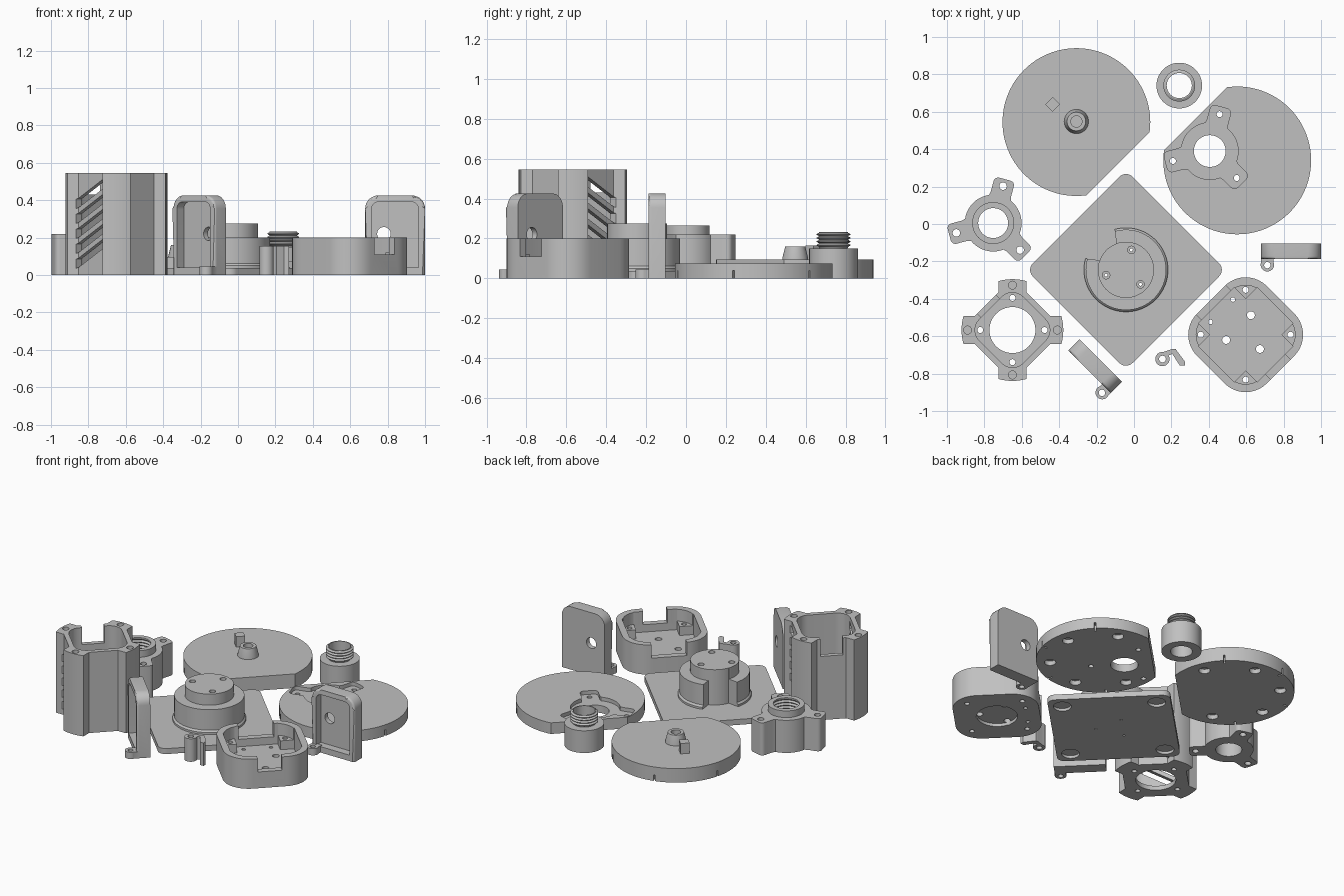
import bpy, bmesh
from math import sin, cos, acos, radians, degrees, pi
from mathutils import Matrix

if "Cube" in bpy.data.objects:
    bpy.data.objects.remove(bpy.data.objects["Cube"])

shade = (0.53, 0.53, 0.53, 1)
grey = bpy.data.materials.new("plain_grey")
grey.use_nodes = True
grey.diffuse_color = shade
grey.node_tree.nodes["Principled BSDF"].inputs["Base Color"].default_value = shade


# ---- helpers ----
def finish(name, bm, matrix):
    bmesh.ops.recalc_face_normals(bm, faces=bm.faces)
    bm.transform(matrix)
    me = bpy.data.meshes.new(name)
    bm.to_mesh(me)
    bm.free()
    me.materials.append(grey)
    ob = bpy.data.objects.new(name, me)
    bpy.context.collection.objects.link(ob)
    return ob


def place(x, y, turn=0, upright=False):
    m = Matrix.Translation((x, y, 0)) @ Matrix.Rotation(radians(turn), 4, 'Z')
    return m @ Matrix.Rotation(pi / 2, 4, 'X') if upright else m


def prism(name, pts, z0, z1, matrix=Matrix(), soften=0):
    bm = bmesh.new()
    low = [bm.verts.new((x, y, z0)) for x, y in pts]
    top = [bm.verts.new((x, y, z1)) for x, y in pts]
    bm.faces.new(low[::-1])
    bm.faces.new(top)
    for i in range(len(pts)):
        j = (i + 1) % len(pts)
        bm.faces.new((low[i], low[j], top[j], top[i]))
    if soften:
        rim = [e for e in bm.edges if all(v in top for v in e.verts)
               and any(v.co.y > 0 for v in e.verts)]
        bmesh.ops.bevel(bm, geom=rim, offset=soften, segments=3, affect='EDGES', profile=0.5)
    return finish(name, bm, matrix)


def lathe(name, profile, x, y, n=64):
    # a profile that starts and ends at radius 0 gives a solid, any other a ring
    bm = bmesh.new()
    rings = [[bm.verts.new((r * cos(2 * pi * i / n), r * sin(2 * pi * i / n), z))
              for r, z in profile] for i in range(n)]
    solid = profile[0][0] == 0
    for i in range(n):
        a, b = rings[i], rings[(i + 1) % n]
        for j in range(len(profile) - solid):
            k = (j + 1) % len(profile)
            bm.faces.new((a[j], b[j], b[k], a[k]))
    bmesh.ops.remove_doubles(bm, verts=bm.verts, dist=0.00001)
    return finish(name, bm, place(x, y))


def arc(r, a0, a1, n, cx=0, cy=0):
    return [(cx + r * cos(radians(a0 + (a1 - a0) * i / n)),
             cy + r * sin(radians(a0 + (a1 - a0) * i / n))) for i in range(n + 1)]


def rect(hx, hy, cx=0, cy=0):
    return [(cx - hx, cy - hy), (cx + hx, cy - hy), (cx + hx, cy + hy), (cx - hx, cy + hy)]


def rounded(a, r):
    c, pts = a - r, []
    for k, (sx, sy) in enumerate(((1, 1), (-1, 1), (-1, -1), (1, -1))):
        pts += arc(r, 90 * k, 90 * k + 90, 10, sx * c, sy * c)
    return pts


def cyl(r, z0, z1, x, y, name="tool"):
    return prism(name, arc(r, 0, 360, 48)[:-1], z0, z1, place(x, y))


def combine(ob, tools, op):
    for t in tools:
        m = ob.modifiers.new("bool", 'BOOLEAN')
        m.operation, m.object, m.solver = op, t, 'EXACT'
        bpy.context.view_layer.objects.active = ob
        bpy.ops.object.modifier_apply(modifier=m.name)
        bpy.data.objects.remove(t)


def cut(ob, *tools):
    combine(ob, tools, 'DIFFERENCE')


def add(ob, *tools):
    combine(ob, tools, 'UNION')


def around(x, y, r, angles):
    return [(x + r * cos(radians(a)), y + r * sin(radians(a))) for a in angles]


EARS = (75, 195, 315)
CORNERS = (0, 90, 180, 270)


def eared(name, x, y, z0, z1):
    body = cyl(0.152, z0, z1, x, y, name)
    lug = [(0.02, -0.09), (0.16, -0.056)] + arc(0.025, -90, 0, 4, 0.218, -0.031)
    lug += [(px, -py) for px, py in reversed(lug)]
    add(body, *[prism("tool", lug, z0, z1, place(x, y, a)) for a in EARS])
    return body


# ---- two round plates with one flat side, side slots and underside sockets ----
def round_plate(name, x, y, h, flat):
    half = degrees(acos(0.315 / 0.395))
    ob = prism(name, arc(0.395, half, 360 - half, 110), 0, h, place(x, y, flat))
    cut(ob, *[prism("tool", rect(0.03, 0.005, 0.39), -0.1, 0.04, place(x, y, flat + a))
              for a in (90, 150, 210, 270)])
    cut(ob, *[cyl(0.035, -0.1, 0.03, *p)
              for p in around(x, y, 0.31, [flat + a for a in (65, 125, 180, 235, 295)])])
    return ob


upper_plate = round_plate("round_plate_with_hub", -0.308, 0.545, 0.095, -45)
add(upper_plate, prism("tool", rect(0.028, 0.028), 0.05, 0.165, place(-0.435, 0.64, 45)),
    lathe("tool", [(0, 0.05), (0.065, 0.05), (0.065, 0.1), (0.05, 0.16), (0, 0.16)], -0.308, 0.548))
cut(upper_plate, cyl(0.03, 0.07, 0.3, -0.308, 0.548))

lower_plate = round_plate("round_plate_with_socket", 0.552, 0.34, 0.075, 135)
cut(lower_plate, eared("tool", 0.405, 0.39, 0.05, 0.2), cyl(0.085, -0.1, 0.2, 0.405, 0.39),
    *[cyl(0.016, -0.1, 0.2, *p) for p in around(0.405, 0.39, 0.204, EARS)])

# ---- threaded plug ----
thread = [(0.07, 0.15)]
for i in range(4):
    z = 0.158 + i * 0.018
    thread += [(0.073, z), (0.085, z + 0.007), (0.085, z + 0.01), (0.073, z + 0.017)]
lathe("threaded_plug", [(0.067, 0), (0.122, 0), (0.122, 0.15)] + thread
      + [(0.073, 0.232), (0.067, 0.232)], 0.242, 0.74)

# ---- eared nut with inner thread ----
nut = eared("eared_nut", -0.753, 0.005, 0, 0.22)
add(nut, cyl(0.112, 0.1, 0.265, -0.753, 0.005))
bore = [(0, -0.1), (0.08, -0.1), (0.08, 0.16)]
for i in range(5):
    bore += [(0.09, 0.165 + i * 0.02), (0.08, 0.175 + i * 0.02)]
cut(nut, lathe("tool", bore + [(0.08, 0.3), (0, 0.3)], -0.753, 0.005),
    *[cyl(0.02, -0.1, 0.3, *p) for p in around(-0.753, 0.005, 0.204, EARS)])

# ---- square base with stepped hub ----
bx, by = -0.043, -0.245
base = prism("square_base", rounded(0.377, 0.05), 0, 0.037, place(bx, by, 45))
cut(base, *[cyl(0.055, -0.1, 0.018, *p) for p in around(bx, by, 0.41, CORNERS)])
cut(base, *[cyl(0.008, -0.1, 0.3, *p) for p in around(bx, by, 0.11, EARS)])
hub = lathe("stepped_hub", [(0, 0.036), (0.225, 0.036), (0.225, 0.05), (0.215, 0.062), (0.215, 0.2),
                            (0.15, 0.2), (0.15, 0.275), (0, 0.275)], bx, by)
cut(hub, prism("tool", arc(0.149, 110, 160, 12) + arc(0.32, 167, 103, 12), 0.01, 0.3, place(bx, by)))
cut(hub, *[cyl(0.02, 0.2, 0.4, *p) for p in around(bx, by, 0.11, EARS)])
cut(hub, *[cyl(0.008, -0.1, 0.3, *p) for p in around(bx, by, 0.11, EARS)])

# ---- tall vented housing ----
tx, ty, th = -0.65, -0.567, 0.545
tower = prism("vented_housing", rounded(0.196, 0.08), 0, th, place(tx, ty, 45))
ear = [(-0.075, 0.195), (0.075, 0.195)] + arc(0.272, 74, 106, 12)
add(tower, *[prism("tool", ear, 0, th, place(tx, ty, a)) for a in CORNERS])
cut(tower, prism("tool", rounded(0.165, 0.08), 0.03, 1, place(tx, ty, 45)),
    cyl(0.123, -0.1, 0.2, tx, ty))
cut(tower, *[cyl(0.016, -0.1, 0.2, *p) for p in around(tx, ty, 0.172, CORNERS)])
cut(tower, *[cyl(0.021, 0.4, 1, *p) for p in around(tx, ty, 0.24, CORNERS)])
for i in range(5):
    z = 0.035 + 0.08 * i
    slot = [(-0.1, z), (0.1, z + 0.11), (0.1, z + 0.16), (-0.1, z + 0.05)]
    cut(tower, prism("tool", slot, -0.4, 0.4, place(tx, ty, -45, True)))
cut(tower, prism("tool", rect(0.1, 0.07, 0.2), 0.43, 1, place(tx, ty, 135)))

# ---- shallow open box ----
ox, oy = 0.597, -0.592
box = prism("open_box", rounded(0.264, 0.16), 0, 0.2, place(ox, oy, 45))
cut(box, prism("tool", rounded(0.222, 0.12), 0.12, 1, place(ox, oy, 45)),
    prism("tool", rect(0.222, 0.135), 0.06, 1, place(ox, oy, 45)),
    prism("tool", rect(0.135, 0.222), 0.06, 1, place(ox, oy, 45)),
    prism("tool", rect(0.1, 0.075, 0.25), 0.11, 1, place(ox, oy, -45)),
    prism("tool", rect(0.1, 0.11, 0.25), 0.11, 1, place(ox, oy, 135)),
    cyl(0.125, -0.1, 0.02, ox, oy))
cut(box, *[cyl(0.016, -0.1, 0.3, *p) for p in around(ox, oy, 0.24, CORNERS)])
cut(box, *[cyl(0.021, -0.1, 0.3, *p) for p in around(ox, oy, 0.108, EARS)])
cut(box, *[cyl(0.012, -0.1, 0.3, *p) for p in around(ox, oy, 0.2, (110, 160))])


# ---- two mirrored tray-shaped doors with hinge lugs ----
def door(name, x, y, turn, side):
    up = place(x, y, turn, True)
    flat = place(x, y, turn)

    def outline(inset, low, r):
        w, top = 0.16 - inset, 0.425 - inset
        return ([(-w, low), (w, low)] + arc(r, 0, 90, 8, w - r, top - r)
                + arc(r, 90, 180, 8, r - w, top - r))

    ob = prism(name, outline(0, 0, 0.07), -0.042, 0.042, up, soften=0.014)
    cut(ob, prism("tool", outline(0.034, 0.04, 0.04), -0.01, 0.2, up),
        prism("tool", arc(0.036, 0, 360, 32, side * 0.06, 0.22)[:-1], -0.3, 0.3, up))
    add(ob, prism("tool", arc(0.036, 0, 360, 32, side * 0.127, -0.073)[:-1], 0, 0.045, flat),
        prism("tool", rect(0.033, 0.025, side * 0.127, -0.05), 0, 0.045, flat))
    cut(ob, prism("tool", arc(0.017, 0, 360, 32, side * 0.127, -0.075)[:-1], -0.1, 0.2, flat))


door("right_door", 0.84, -0.145, 0, -1)
door("left_door", -0.208, -0.76, -45, 1)

# ---- small latch ----
latch = cyl(0.038, 0, 0.155, 0.152, -0.722, "latch")
add(latch, prism("tool", [(0.14, -0.69), (0.15, -0.715), (0.205, -0.695), (0.245, -0.757),
                          (0.272, -0.757), (0.272, -0.735), (0.222, -0.668), (0.205, -0.668)], 0, 0.155))
cut(latch, cyl(0.018, -0.1, 0.3, 0.152, -0.722))

# ---- smooth curved sides, keep hard edges ----
for ob in list(bpy.context.scene.objects):
    if ob.type == 'MESH':
        bpy.ops.object.select_all(action='DESELECT')
        ob.select_set(True)
        bpy.context.view_layer.objects.active = ob
        bpy.ops.object.shade_smooth_by_angle(angle=radians(30))
